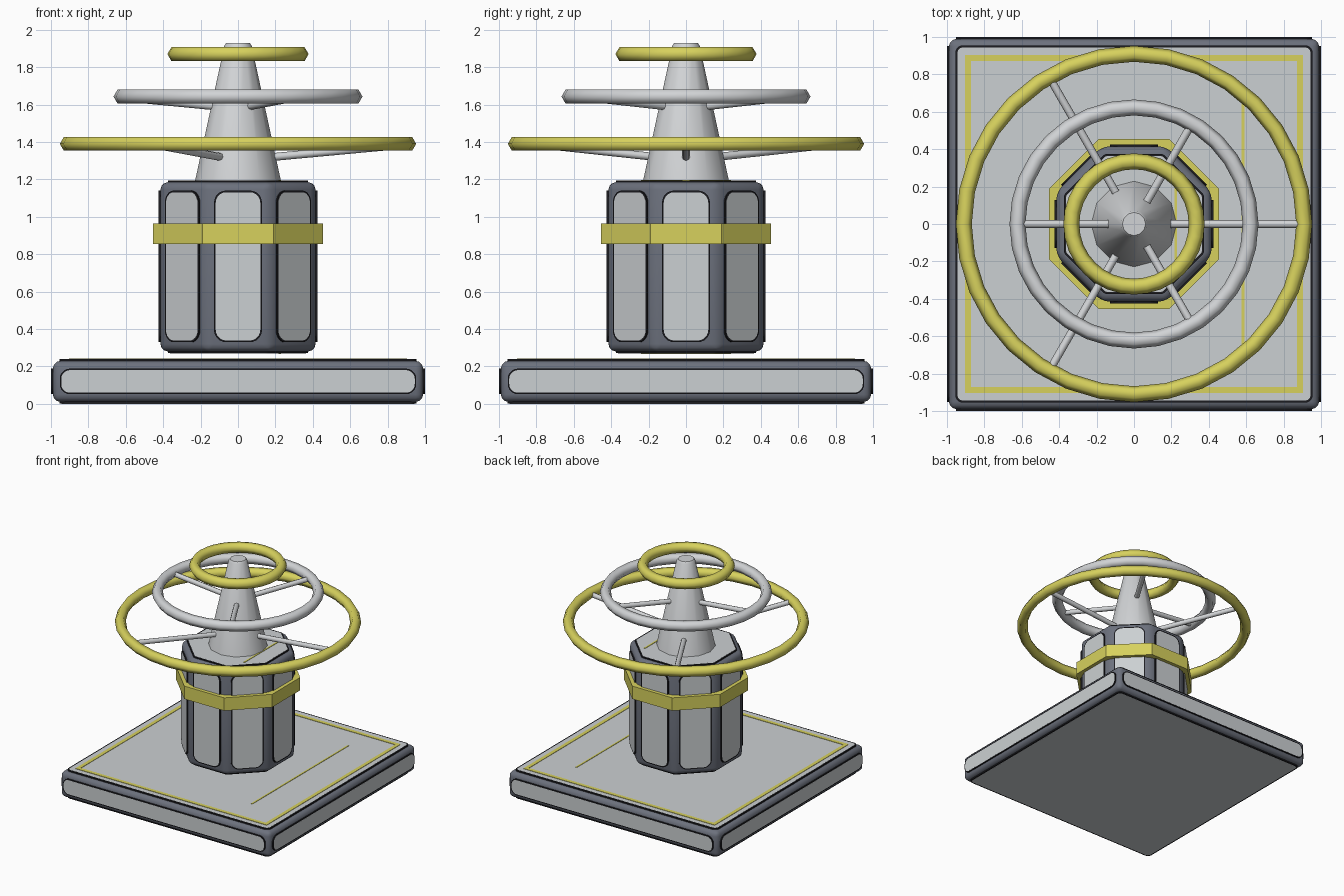
import bpy, bmesh, math
from mathutils import Matrix, Vector

if "Cube" in bpy.data.objects:
    bpy.data.objects.remove(bpy.data.objects["Cube"])


def material(name, rgb):
    m = bpy.data.materials.new(name)
    m.diffuse_color = (*rgb, 1)
    m.use_nodes = True
    m.node_tree.nodes["Principled BSDF"].inputs["Base Color"].default_value = m.diffuse_color
    return m


FRAME = material("slate frame", (0.150, 0.165, 0.205))
BLACK = material("black rim", (0.012, 0.012, 0.015))
PANEL = material("pale panel", (0.60, 0.63, 0.645))
METAL = material("light metal", (0.64, 0.655, 0.67))
YELLOW = material("yellow", (0.68, 0.64, 0.11))


def finish(name, bm, mat, angle=40):
    bmesh.ops.recalc_face_normals(bm, faces=bm.faces)
    for f in bm.faces:
        f.smooth = True
    for e in bm.edges:
        e.smooth = e.calc_face_angle(0) < math.radians(angle)
    me = bpy.data.meshes.new(name)
    bm.to_mesh(me)
    bm.free()
    me.materials.append(mat)
    ob = bpy.data.objects.new(name, me)
    bpy.context.collection.objects.link(ob)
    return ob


def rect(w, h):
    return [Vector(p) for p in ((w, h), (-w, h), (-w, -h), (w, -h))]


def octagon(apothem):
    r = apothem / math.cos(math.pi / 8)
    return [Vector((r * math.cos(a), r * math.sin(a)))
            for a in (math.pi / 8 + k * math.pi / 4 for k in range(8))]


def rounded(pts, r, seg=5):
    """Replace every corner of a convex outline with an arc-like curve."""
    out = []
    for i, p in enumerate(pts):
        a, b = (pts[i - 1] - p).normalized(), (pts[(i + 1) % len(pts)] - p).normalized()
        half = a.angle(b) / 2
        c = p + (a + b).normalized() * (r / math.sin(half))
        s, e = p + a * (r / math.tan(half)) - c, p + b * (r / math.tan(half)) - c
        for k in range(seg + 1):
            out.append(c + s.lerp(e, k / seg).normalized() * r)
    return out


def prism(bm, pts, z0, z1):
    lo = [bm.verts.new((p.x, p.y, z0)) for p in pts]
    hi = [bm.verts.new((p.x, p.y, z1)) for p in pts]
    n = len(pts)
    bm.faces.new(lo[::-1])
    bm.faces.new(hi)
    for i in range(n):
        j = (i + 1) % n
        bm.faces.new((lo[i], lo[j], hi[j], hi[i]))


def plate(name, pts, z0, z1, mat, mtx=Matrix()):
    bm = bmesh.new()
    prism(bm, pts, z0, z1)
    bm.transform(mtx)
    return finish(name, bm, mat, 30)


def panel(name, outer, inner, r, mtx):
    """Black rim plate with a pale panel in it, raised 0.01 along local z."""
    plate(name + "_rim", rounded(outer, r + 0.008), -0.004, 0.0095, BLACK, mtx)
    plate(name, rounded(inner, r), 0, 0.01, PANEL, mtx)


def body(name, pts, z0, z1, bevel):
    bm = bmesh.new()
    prism(bm, pts, z0, z1)
    bmesh.ops.bevel(bm, geom=bm.edges[:], offset=bevel, segments=3, profile=0.5, affect='EDGES')
    finish(name, bm, FRAME, 35)


def side(k, n, dist, z):
    """Local z points outward, local y points up."""
    return (Matrix.Rotation(2 * math.pi * k / n, 4, 'Z') @ Matrix.Translation((0, -dist, z))
            @ Matrix.Rotation(math.pi / 2, 4, 'X'))


def facing(z, up):
    flip = Matrix() if up else Matrix.Rotation(math.pi, 4, 'X')
    return Matrix.Translation((0, 0, z)) @ flip


def band(name, outer, inner, z0, z1, mat, bevel=0):
    """Closed flat band between two matching outlines."""
    bm = bmesh.new()
    loops = [[bm.verts.new((p.x, p.y, z)) for p in pts]
             for pts, z in ((outer, z0), (outer, z1), (inner, z1), (inner, z0))]
    n = len(outer)
    for a in range(4):
        for i in range(n):
            j, b = (i + 1) % n, (a + 1) % 4
            bm.faces.new((loops[a][i], loops[a][j], loops[b][j], loops[b][i]))
    if bevel:
        es = [e for e in bm.edges if abs(e.verts[0].co.z - e.verts[1].co.z) < 1e-6
              and e.calc_face_angle(0) > 1.4]
        bmesh.ops.bevel(bm, geom=es, offset=bevel, segments=1, affect='EDGES')
    finish(name, bm, mat, 20)


def line(name, x, half, z):
    pts = [p + Vector((x, 0)) for p in rect(0.007, half)]
    plate(name, pts, z - 0.003, z + 0.003, YELLOW)


# square base with panels on all six sides
body("base_frame", rect(0.99, 0.99), 0.01, 0.23, 0.04)
for k in range(4):
    panel(f"base_side_panel_{k}", rect(0.953, 0.068), rect(0.945, 0.06), 0.045, side(k, 4, 0.99, 0.12))
for tag, z, up in (("top", 0.23, True), ("bottom", 0.01, False)):
    panel(f"base_{tag}_panel", rect(0.955, 0.955), rect(0.944, 0.944), 0.03, facing(z, up))
band("base_trim", rect(0.903, 0.903), rect(0.872, 0.872), 0.237, 0.243, YELLOW)
line("base_line", 0.583, 0.65, 0.24)

# octagonal drum hovering above the base
body("drum_frame", octagon(0.415), 0.28, 1.185, 0.04)
for k in range(8):
    panel(f"drum_side_panel_{k}", rect(0.128, 0.405), rect(0.119, 0.396), 0.055, side(k, 8, 0.415, 0.735))
for tag, z, up in (("top", 1.185, True), ("bottom", 0.28, False)):
    panel(f"drum_{tag}_panel", octagon(0.375), octagon(0.364), 0.03, facing(z, up))
    line(f"drum_{tag}_line", 0.224, 0.24, 1.195 if up else 0.27)
band("drum_belt", octagon(0.455), octagon(0.40), 0.855, 0.965, YELLOW, 0.01)

# tapered mast
profile = [(0.23, 1.19), (0.073, 1.915), (0.062, 1.93)]
bm = bmesh.new()
N = 12
rows = [[bm.verts.new((r * math.cos(2 * math.pi * i / N), r * math.sin(2 * math.pi * i / N), z))
         for i in range(N)] for r, z in profile]
for a, b in zip(rows, rows[1:]):
    for i in range(N):
        bm.faces.new((a[i], a[(i + 1) % N], b[(i + 1) % N], b[i]))
bm.faces.new(rows[0][::-1])
bm.faces.new(rows[-1])
finish("mast", bm, METAL, 33)


# rings around the mast
def ring(name, radius, z, mat):
    bpy.ops.mesh.primitive_torus_add(major_radius=radius, minor_radius=0.0425,
                                     major_segments=32, minor_segments=6, location=(0, 0, z))
    ob = bpy.context.object
    ob.name = name
    ob.data.materials.append(mat)
    for f in ob.data.polygons:
        f.use_smooth = True


ring("lower_ring", 0.91, 1.39, YELLOW)
ring("middle_ring", 0.623, 1.643, METAL)
ring("upper_ring", 0.335, 1.87, YELLOW)


# three spokes for each of the two larger rings
def spoke(name, deg, r0, z0, r1, z1):
    bm = bmesh.new()
    d = Vector((r1 - r0, 0, z1 - z0))
    bmesh.ops.create_cone(bm, cap_ends=True, segments=8, radius1=0.021, radius2=0.021, depth=d.length)
    bm.transform(Matrix.Rotation(math.radians(deg), 4, 'Z')
                 @ Matrix.Translation(((r0 + r1) / 2, 0, (z0 + z1) / 2))
                 @ d.to_track_quat('Z', 'Y').to_matrix().to_4x4())
    finish(name, bm, METAL, 50)


for k in range(3):
    spoke(f"lower_spoke_{k}", 120 * k, 0.19, 1.32, 0.89, 1.385)
    spoke(f"middle_spoke_{k}", 60 + 120 * k, 0.135, 1.592, 0.605, 1.637)
